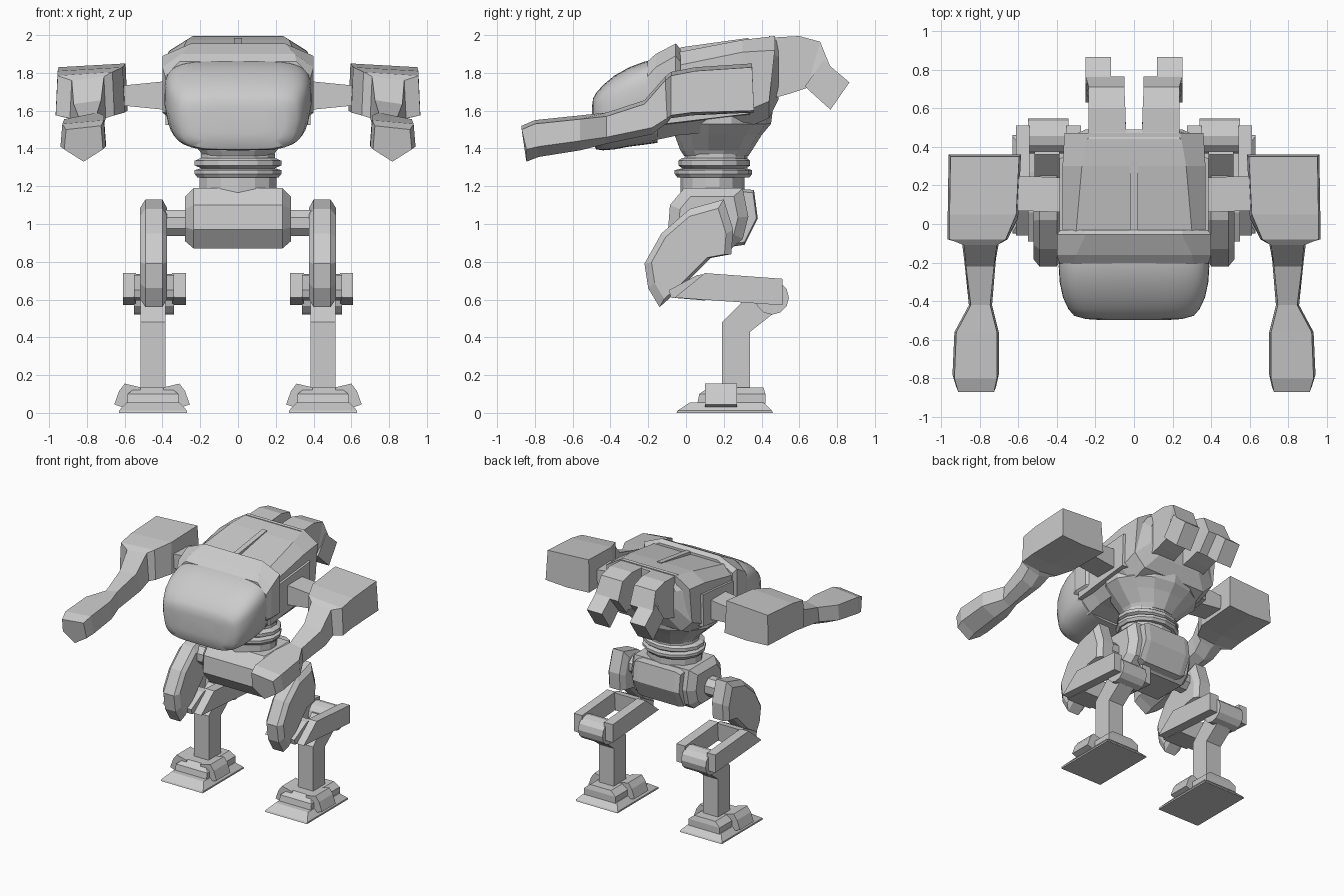
import bpy, bmesh, math

if "Cube" in bpy.data.objects:
    bpy.data.objects.remove(bpy.data.objects["Cube"])

grey = bpy.data.materials.new("light_grey")
grey.diffuse_color = (0.6, 0.6, 0.6, 1)
grey.use_nodes = True
grey.node_tree.nodes["Principled BSDF"].inputs["Base Color"].default_value = grey.diffuse_color


def finish(name, bm, mirror=False, smooth=None):
    bmesh.ops.recalc_face_normals(bm, faces=bm.faces)
    me = bpy.data.meshes.new(name)
    bm.to_mesh(me)
    bm.free()
    me.materials.append(grey)
    ob = bpy.data.objects.new(name, me)
    bpy.context.collection.objects.link(ob)
    if mirror:
        ob.modifiers.new("mirror", 'MIRROR').use_mirror_merge = False
    if smooth:
        bpy.context.view_layer.objects.active = ob
        ob.select_set(True)
        bpy.ops.object.shade_smooth_by_angle(angle=math.radians(smooth))
        ob.select_set(False)
    return ob


def loft(name, rings, mirror=False, smooth=None):
    """Skin closed rings of equal length and cap both ends."""
    bm = bmesh.new()
    vs = [[bm.verts.new(p) for p in r] for r in rings]
    n = len(vs[0])
    for a, b in zip(vs, vs[1:]):
        for i in range(n):
            j = (i + 1) % n
            bm.faces.new((a[i], a[j], b[j], b[i]))
    bm.faces.new(vs[0])
    bm.faces.new(vs[-1])
    return finish(name, bm, mirror, smooth)


def prism(name, profile, stations, mirror=False):
    """Side profile (y, z) swept in x; each station is (x, scale about the middle)."""
    cy = sum(p[0] for p in profile) / len(profile)
    cz = sum(p[1] for p in profile) / len(profile)
    return loft(name, [[(x, cy + (y - cy) * s, cz + (z - cz) * s) for y, z in profile]
                       for x, s in stations], mirror)


def box(name, x0, x1, y0, y1, z0, z1, mirror=False):
    return prism(name, [(y0, z0), (y1, z0), (y1, z1), (y0, z1)], [(x0, 1), (x1, 1)], mirror)


def turned(name, rows, sides=14):
    """Vertical stack of ellipses: (z, centre y, radius x, radius y)."""
    angles = [2 * math.pi * (i + .5) / sides for i in range(sides)]
    return loft(name, [[(rx * math.cos(a), cy + ry * math.sin(a), z) for a in angles]
                       for z, cy, rx, ry in rows])


def hull_ring(y, bottom, side, top, w, wt, y_low=None):
    """Symmetric eight-sided hull section; y_low leans the lower edge."""
    yl = y if y_low is None else y_low
    half = [(w * .75, yl, bottom), (w, yl, bottom + .09), (w, y, side), (wt, y, top)]
    return half + [(-x, yy, z) for x, yy, z in reversed(half)]


# Upper hull and the raised collar behind the canopy
loft("torso_hull", [hull_ring(-.18, 1.44, 1.76, 1.84, .37, .27),
                    hull_ring(-.04, 1.47, 1.84, 1.91, .37, .3),
                    hull_ring(.3, 1.5, 1.91, 1.975, .37, .27),
                    hull_ring(.47, 1.56, 1.92, 1.995, .36, .24, .44)])
loft("collar", [hull_ring(-.205, 1.50, 1.78, 1.86, .385, .31),
                hull_ring(-.16, 1.50, 1.83, 1.90, .4, .3),
                hull_ring(-.055, 1.50, 1.89, 1.955, .4, .25),
                hull_ring(-.03, 1.50, 1.86, 1.93, .38, .25)])
loft("back_plate", [hull_ring(.44, 1.56, 1.92, 1.995, .355, .24),
                    hull_ring(.49, 1.66, 1.88, 1.985, .25, .2)])
prism("spine_ridge", [(-.03, 1.9), (.33, 1.96), (.33, 1.985), (-.03, 1.935)],
      [(-.02, 1), (.02, 1)])

# Raised panels on the hull sides
prism("side_panel", [(-.16, 1.52), (.34, 1.58), (.35, 1.84), (-.08, 1.8), (-.16, 1.72)],
      [(.34, 1), (.385, .97)], True)

# Smooth bulging canopy
canopy = []
for y, z0, z1, w in [(-.15, 1.43, 1.87, .385), (-.22, 1.42, 1.86, .39), (-.3, 1.41, 1.83, .385),
                     (-.38, 1.395, 1.785, .368), (-.44, 1.39, 1.735, .34), (-.475, 1.395, 1.695, .31),
                     (-.492, 1.43, 1.665, .25), (-.498, 1.48, 1.62, .16)]:
    ring = []
    for i in range(40):
        a = 2 * math.pi * i / 40
        c, s = math.cos(a), math.sin(a)
        u = math.copysign(abs(c) ** .45, c)
        v = math.copysign(abs(s) ** .45, s)
        ring.append((w * u * (1 + .09 * min(v, 0)), y, (z0 + z1) / 2 + (z1 - z0) / 2 * v))
    canopy.append(ring)
loft("canopy", canopy, smooth=50)

# Funnel under the hull, waist rings and column
turned("torso_funnel", [(1.36, .16, .19, .17), (1.39, .16, .21, .19), (1.47, .17, .3, .23),
                        (1.53, .18, .365, .27), (1.68, .18, .37, .29)])
turned("waist_upper", [(1.30, .155, .2, .17), (1.37, .16, .2, .165)])
turned("waist_ring", [(1.245, .145, .22, .19), (1.265, .145, .235, .205), (1.285, .145, .235, .205),
                      (1.295, .15, .2, .17), (1.31, .15, .235, .19), (1.335, .15, .235, .19),
                      (1.35, .15, .2, .17)])
turned("waist_column", [(1.12, .14, .21, .17), (1.25, .14, .21, .17)])

# Pelvis with bevelled ends, rear plate and hip axle
prism("pelvis", [(-.01, 1.19), (-.085, 1.1), (-.095, .97), (-.02, .87), (.24, .87),
                 (.3, .92), (.33, 1.04), (.3, 1.19)],
      [(-.28, .74), (-.235, 1), (.235, 1), (.28, .74)])
prism("pelvis_rear_plate", [(.24, 1.19), (.36, 1.18), (.38, 1.03), (.31, .89), (.24, .88)],
      [(-.2, .9), (-.16, 1), (.16, 1), (.2, .9)])
octagon = [(math.cos(math.pi * (i + .5) / 4), math.sin(math.pi * (i + .5) / 4)) for i in range(8)]
prism("hip_axle", [(.1 + .075 * c, 1.005 + .075 * s) for c, s in octagon],
      [(-.42, 1), (.42, 1)])

# Thigh: bent side profile with bevelled faces
prism("thigh", [(.2, 1.13), (.02, 1.08), (-.13, .95), (-.22, .79), (-.2, .66), (-.14, .56),
                (-.05, .64), (.04, .73), (.13, .82), (.24, .84), (.25, .97)],
      [(.375, .84), (.4, 1), (.49, 1), (.52, .84)], True)

# Knee frame: two rails, front crossbar and rear roller
rail = [(-.06, .61), (.51, .57), (.51, .71), (.1, .74)]
prism("knee_rail_inner", rail, [(.275, 1), (.35, 1)], True)
prism("knee_rail_outer", rail, [(.54, 1), (.61, 1)], True)
prism("knee_crossbar", [(-.08, .61), (.1, .595), (.11, .735), (.06, .73), (-.09, .65)],
      [(.34, 1), (.55, 1)], True)
prism("knee_roller", [(.455 + .09 * math.cos(i * math.pi / 6), .61 + .09 * math.sin(i * math.pi / 6))
                      for i in range(12)], [(.34, 1), (.55, 1)], True)

# Shin with the bent upper end
prism("shin", [(.19, .1), (.34, .1), (.34, .43), (.48, .54), (.44, .64), (.36, .65), (.19, .48)],
      [(.385, 1), (.515, 1)], True)


# Foot: flared sole, block and side pads
def rect(x0, x1, y0, y1, z):
    return [(x0, y0, z), (x1, y0, z), (x1, y1, z), (x0, y1, z)]


loft("foot_sole", [rect(.27, .63, -.05, .46, 0), rect(.27, .63, -.045, .455, .012),
                   rect(.31, .59, .02, .41, .055)], True)
loft("foot_block", [rect(.315, .585, .06, .42, .05), rect(.315, .585, .07, .42, .1),
                    rect(.36, .54, .12, .41, .135)], True)
for side, sx in (("inner", -1), ("outer", 1)):
    pad = [(.1, .01), (.2, .045), (.175, .115), (.145, .155), (.06, .135), (.06, .03)]
    loft("foot_pad_" + side, [[(.455 + sx * x, y, z) for x, z in pad] for y in (.1, .27)], True)

# Shoulder strut
loft("shoulder_strut", [[(x, y, z) for y, z in ((y0, z0), (y1, z0), (y1, z1), (y0, z1))]
                        for x, y0, y1, z0, z1 in [(.34, .06, .24, 1.6, 1.76),
                                                  (.64, .07, .25, 1.63, 1.73)]], True)

# Arm: block, wrist and five-sided gun; (y top, y low, x in, x out, z top, z side, z bottom)
arm = [(.35, .36, .585, .96, 1.84, 1.6, 1.59), (.05, .03, .6, .965, 1.82, 1.59, 1.575),
       (-.08, -.08, .655, .965, 1.795, 1.575, 1.56), (-.11, -.1, .7, .89, 1.77, 1.56, 1.535),
       (-.22, -.18, .715, .88, 1.645, 1.51, 1.475), (-.42, -.42, .735, .855, 1.58, 1.46, 1.425),
       (-.56, -.56, .70, .93, 1.565, 1.44, 1.39), (-.8, -.78, .70, .94, 1.54, 1.41, 1.355),
       (-.87, -.845, .715, .92, 1.51, 1.395, 1.33)]
loft("arm", [[(xi + .01, yt, zt + .01), (xo - .01, yt, zt - .01), (xo, yl, zs),
              ((xi + xo) / 2, yl, zb), (xi, yl, zs)]
             for yt, yl, xi, xo, zt, zs, zb in arm], True)

# Rear exhausts: drooping ducts with a narrower nozzle
duct = [(.42, 1.985, .44, 1.66, .04, .235), (.6, 1.995, .55, 1.69, .045, .235),
        (.71, 1.965, .64, 1.72, .05, .235), (.765, 1.83, .66, 1.7, .05, .25)]
loft("exhaust_duct", [[(x0, y0, z0), (x1, y0, z0), (x1, y1, z1), (x0, y1, z1)]
                      for y0, z0, y1, z1, x0, x1 in duct], True)
nozzle = [(.73, 1.87, .63, 1.73), (.77, 1.83, .66, 1.7), (.865, 1.75, .765, 1.605)]
loft("exhaust_nozzle", [[(.12, y0, z0), (.25, y0, z0), (.25, y1, z1), (.12, y1, z1)]
                        for y0, z0, y1, z1 in nozzle], True)
